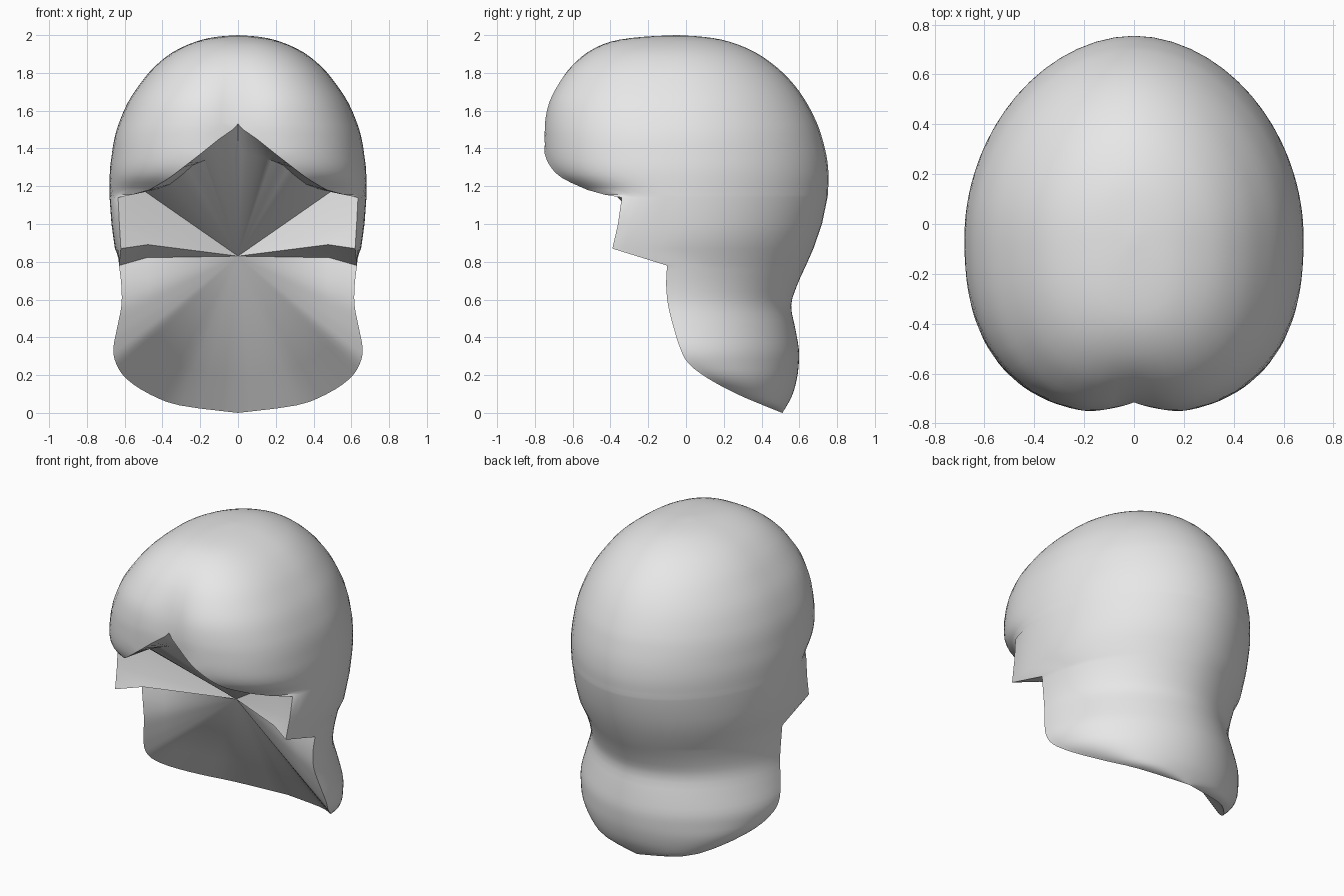
import bpy, bmesh, math
from mathutils import Vector

if "Cube" in bpy.data.objects:
    bpy.data.objects.remove(bpy.data.objects["Cube"])

# Horizontal slices: height, half width, back y, hairline end x, hairline end y
CROWN = [
    (2.00, 0.00, -.05, .00, -.05), (1.99, .12, .10, .00, -.24),
    (1.965, .225, .23, .00, -.40), (1.91, .345, .365, .00, -.52),
    (1.83, .445, .48, .00, -.62), (1.74, .52, .57, .00, -.69),
    (1.64, .585, .64, .00, -.74), (1.53, .632, .695, .00, -.76),
    (1.45, .655, .722, .10, -.76), (1.37, .668, .742, .20, -.748),
    (1.30, .677, .752, .29, -.715), (1.24, .68, .755, .37, -.65),
    (1.18, .68, .752, .47, -.52),
]
SIDES = [
    (1.155, .68, .751, .56, -.43), (1.14, .68, .749, .635, -.34),
    (1.00, .67, .72, .628, -.36), (.87, .652, .675, .62, -.39),
]
NAPE = [
    (.78, .63, .635, .63, -.10), (.68, .618, .59, .618, -.105),
    (.57, .617, .557, .617, -.095), (.45, .64, .578, .64, -.065),
    (.34, .66, .597, .66, -.03), (.26, .645, .597, .645, .015),
    (.18, .59, .587, .59, .12), (.10, .47, .565, .47, .27),
    (.04, .31, .535, .31, .41), (.00, .00, .51, .00, .51),
]
SEG, DENSE = 24, 80
NB, NF = 1.92, 2.6          # roundness of the back and the front
APEX = Vector((0, -.02, .83))


def refine(rows, steps=3):
    """Smooth spline through the slice table."""
    out = []
    for i in range(len(rows) - 1):
        p0, p1 = rows[max(0, i - 1)], rows[i]
        p2, p3 = rows[i + 1], rows[min(len(rows) - 1, i + 2)]
        for s in range(steps):
            t = s / steps
            out.append(tuple(
                b + .5 * t * (c - a + t * (2 * a - 5 * b + 4 * c - d
                                           + t * (3 * (b - c) + d - a)))
                for a, b, c, d in zip(p0, p1, p2, p3)))
    return out + [rows[-1]]


def slice_points(z, w, yb, xe, ye):
    """Half of a slice, from the middle of the back to the hairline."""
    if w <= 0:
        return [Vector((0, yb, z))] * (SEG + 1)
    xe = max(0, xe)
    # slices that end at their widest point have no front part
    has_front = xe < w - .001 and ye < -.051
    yc = -.05 if has_front else ye
    pts = []
    for i in range(DENSE + 1):
        t = math.pi / 2 * i / DENSE
        pts.append(Vector((w * math.sin(t) ** (2 / NB),
                           yc + (yb - yc) * max(0, math.cos(t)) ** (2 / NB), z)))
    if has_front:
        te = math.acos((xe / w) ** (NF / 2))
        b = (yc - ye) / math.sin(te) ** (2 / NF)
        for i in range(1, DENSE + 1):
            t = te * i / DENSE
            pts.append(Vector((w * max(0, math.cos(t)) ** (2 / NF),
                               yc - b * math.sin(t) ** (2 / NF), z)))
    # even spacing along the slice
    lengths = [0]
    for p, q in zip(pts, pts[1:]):
        lengths.append(lengths[-1] + (q - p).length)
    out, k = [], 0
    for j in range(SEG + 1):
        d = lengths[-1] * j / SEG
        while k < len(pts) - 2 and lengths[k + 1] < d:
            k += 1
        f = (d - lengths[k]) / max(1e-9, lengths[k + 1] - lengths[k])
        out.append(pts[k].lerp(pts[k + 1], min(1, f)))
    # cleft between the two front lobes
    for p in out:
        if p.y < -.3 and p.x < .2:
            fade = max(0, min(1, (1.9 - z) / .25))
            p.y += .045 * fade * (1 - p.x / .2) ** 1.3
    return out


bm = bmesh.new()
rows = refine(CROWN) + SIDES + refine(NAPE)
grid = [[bm.verts.new(p) for p in slice_points(*r)] for r in rows]

# outer hair surface
for a, b in zip(grid, grid[1:]):
    for j in range(SEG):
        bm.faces.new((a[j], a[j + 1], b[j + 1], b[j]))

# hollow underside: hairline drawn in to one inner point
rim = [row[-1] for row, r in zip(grid, rows) if r[0] <= 1.531]
apex = bm.verts.new(APEX)
mid = []
for v in rim:
    p = APEX.lerp(v.co, .77)
    z = v.co.z
    if .7 < z < .9:
        p.z += .03
    elif z > 1.13:                      # ceiling stays level behind the brow
        f = max(0, min(1, (1.53 - z) / .25))
        p.z += f * (z + .03 - p.z)
    mid.append(bm.verts.new(p))
for i in range(len(rim) - 1):
    bm.faces.new((rim[i], rim[i + 1], mid[i + 1], mid[i]))
    bm.faces.new((mid[i], mid[i + 1], apex))

# clean the poles, then mirror to the other side
bmesh.ops.remove_doubles(bm, verts=bm.verts[:], dist=.0005)
geom = bm.verts[:] + bm.edges[:] + bm.faces[:]
bmesh.ops.mirror(bm, geom=geom, axis='X', merge_dist=.0005)
bmesh.ops.remove_doubles(bm, verts=bm.verts[:], dist=.0005)
bmesh.ops.recalc_face_normals(bm, faces=bm.faces[:])

mesh = bpy.data.meshes.new("hair")
bm.to_mesh(mesh)
bm.free()
hair = bpy.data.objects.new("hair", mesh)
bpy.context.collection.objects.link(hair)

grey = bpy.data.materials.new("light grey")
grey.diffuse_color = (.8, .8, .8, 1)
grey.use_nodes = True
grey.node_tree.nodes["Principled BSDF"].inputs["Base Color"].default_value = grey.diffuse_color
mesh.materials.append(grey)

bpy.context.view_layer.objects.active = hair
hair.select_set(True)
bpy.ops.object.shade_smooth_by_angle(angle=math.radians(35))
